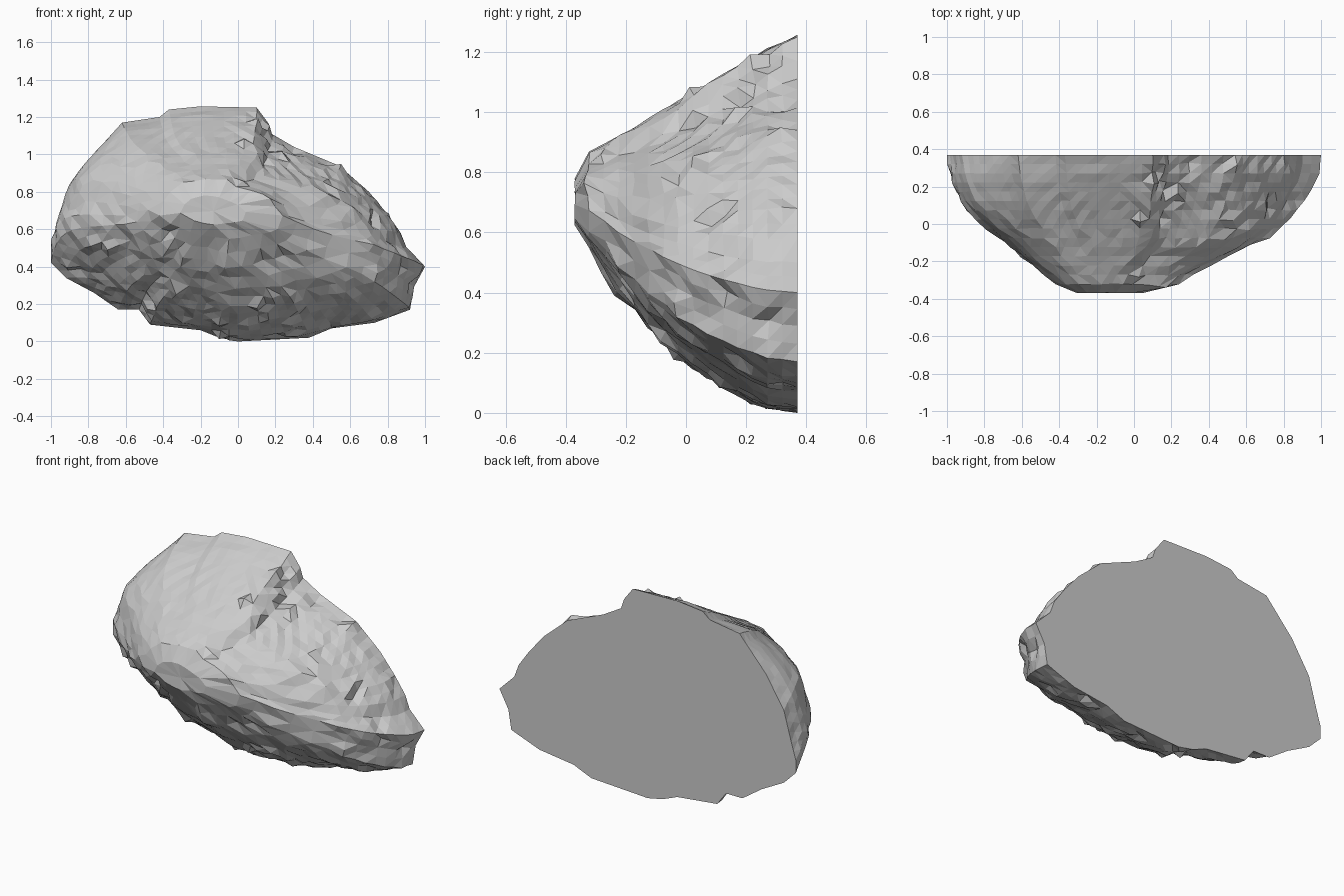
import bpy, bmesh, math, random

if "Cube" in bpy.data.objects:
    bpy.data.objects.remove(bpy.data.objects["Cube"])

random.seed(11)
BACK = 0.37

# Outline of the flat back (x, z), clockwise from the left tip
OUTLINE = [(-1.0, .42), (-1.0, .5), (-.97, .6), (-.92, .78), (-.8, .97), (-.62, 1.17),
           (-.42, 1.2), (-.37, 1.24), (-.2, 1.257), (.1, 1.25), (.16, 1.17), (.18, 1.11),
           (.3, 1.04), (.54, .94), (.7, .8), (.8, .68), (.87, .58), (.9, .5), (1.0, .4),
           (.94, .29), (.92, .17), (.73, .1), (.5, .07), (.38, .02), (0, 0), (-.1, .02),
           (-.2, .06), (-.47, .09), (-.53, .17), (-.64, .17), (-.77, .26), (-.92, .34)]

# Extent of the rock at each depth: y, left, right, bottom, top
EXTENTS = [(.37, -1.0, 1.0, 0, 1.257), (.25, -.98, .99, .02, 1.2), (.1, -.91, .9, .1, 1.11),
           (0, -.82, .82, .17, 1.05), (-.1, -.69, .69, .26, .995), (-.2, -.57, .44, .37, .935),
           (-.3, -.45, .27, .52, .88), (-.345, -.38, .2, .58, .855), (-.37, -.31, .05, .625, .78)]


def extents_at(y):
    for a, b in zip(EXTENTS, EXTENTS[1:]):
        if y >= b[0] - 1e-6:
            f = (a[0] - y) / (a[0] - b[0])
            return [p + (q - p) * f for p, q in zip(a[1:], b[1:])]


def dense_outline(step=.06):
    pts = []
    for i, (x, z) in enumerate(OUTLINE):
        x2, z2 = OUTLINE[(i + 1) % len(OUTLINE)]
        n = max(1, round(math.hypot(x2 - x, z2 - z) / step))
        pts += [(x + (x2 - x) * k / n, z + (z2 - z) * k / n) for k in range(n)]
    return pts


bm = bmesh.new()
rings = []
LEVELS = 15
for level in range(LEVELS + 1):
    t = level / LEVELS
    y = BACK - 2 * BACK * t
    left, right, bottom, top = extents_at(y)
    ring = []
    for x, z in dense_outline():
        h = z / 1.257
        # the shoulder on the right softens towards the front
        h += max(0, x) * .35 * t * h * (1 - h)
        px = left + (right - left) * (x + 1) / 2
        pz = bottom + (top - bottom) * h
        # raise the brow line on the left half
        pz += .2 * max(0, -px) * 16 * t * (1 - t) * h * (1 - h)
        ring.append(bm.verts.new((px, y, pz)))
    rings.append(ring)

# Skin between rings, front cap and flat back
for a, b in zip(rings, rings[1:]):
    for i in range(len(a)):
        j = (i + 1) % len(a)
        bm.faces.new((a[i], a[j], b[j], b[i]))
cap = bm.faces.new(rings[-1])
bm.faces.new(list(reversed(rings[0])))
bmesh.ops.poke(bm, faces=[cap])
bmesh.ops.remove_doubles(bm, verts=[v for v in bm.verts if v.co.y < BACK - .01], dist=.042)
bmesh.ops.recalc_face_normals(bm, faces=bm.faces)
bm.normal_update()

# Weathering: gentle on the smooth upper left, chipped elsewhere
moves = []
for v in bm.verts:
    if v.co.y > BACK - .001:
        continue
    smooth = v.co.x < 0 and v.co.z > .72
    push = random.uniform(-.004, .004) if smooth else random.uniform(-.008, .009)
    if not smooth and random.random() < .1:
        push += random.choice((-.022, .018))
    moves.append((v, v.normal * push))
for v, d in moves:
    v.co += d
    v.co.y = max(-BACK, min(BACK - .002, v.co.y))
    v.co.x = max(-1, min(1, v.co.x))
    v.co.z = max(0, v.co.z)

bmesh.ops.triangulate(bm, faces=bm.faces)
bmesh.ops.recalc_face_normals(bm, faces=bm.faces)
mesh = bpy.data.meshes.new("rock")
bm.to_mesh(mesh)
bm.free()
rock = bpy.data.objects.new("rock", mesh)
bpy.context.collection.objects.link(rock)
